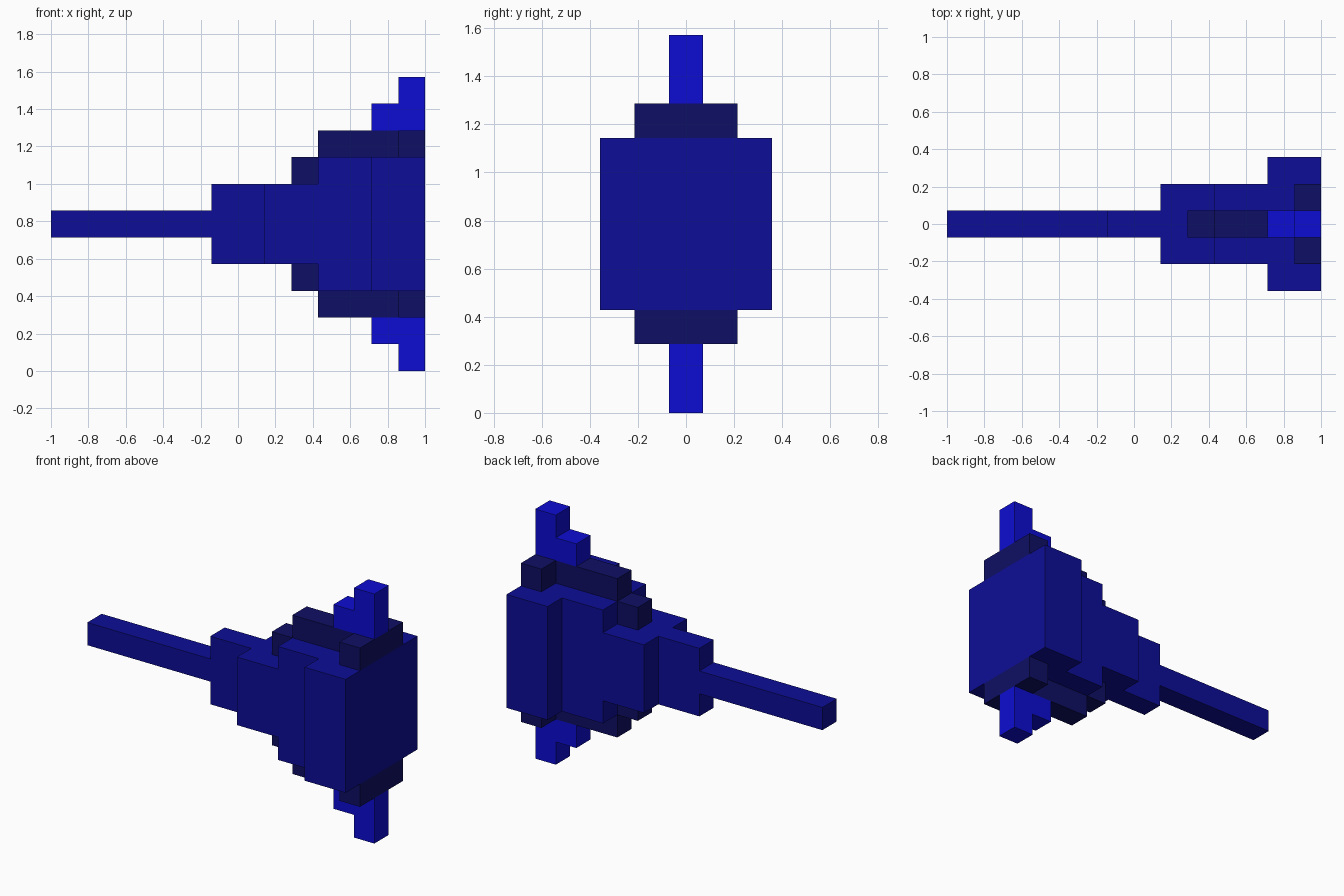
import bpy, bmesh
from itertools import product

if "Cube" in bpy.data.objects:
    bpy.data.objects.remove(bpy.data.objects["Cube"])

U = 2 / 14          # edge length of one block
MID = 5.5           # mirror height, in blocks

# Each part: colour and boxes in blocks (x0, x1, half-depth in y, z0, z1).
# Boxes above the mid height are mirrored downwards.
PARTS = {
    "handle_rod": ("deep blue", [(-7, -1, 0, 5, 6)]),
    "body": ("deep blue", [(-1, 1, 0, 4, 7), (1, 3, 1, 4, 7),
                           (3, 5, 1, 3, 8), (5, 7, 2, 3, 8)]),
    "dark_ridge": ("dark navy", [(2, 3, 0, 7, 8), (3, 6, 0, 8, 9), (6, 7, 1, 8, 9)]),
    "bright_fin": ("bright blue", [(5, 7, 0, 9, 10), (6, 7, 0, 10, 11)]),
}
COLOURS = {
    "deep blue": (0.004, 0.004, 0.31, 1),
    "dark navy": (0.0045, 0.0045, 0.13, 1),
    "bright blue": (0.004, 0.004, 0.65, 1),
}


def cells_of(boxes):
    """Block coordinates filled by the boxes and their vertical mirror images."""
    cells = set()
    for x0, x1, half, z0, z1 in boxes:
        for x, y, z in product(range(x0, x1), range(-half, half + 1), range(z0, z1)):
            cells.add((x, y, z))
            cells.add((x, y, int(2 * MID) - 1 - z))
    return cells


def build(name, cells, solid, material):
    """Skin the blocks with outer faces only, then merge flat regions."""
    bm = bmesh.new()
    for cell in cells:
        for axis, side in product(range(3), (0, 1)):
            neighbour = list(cell)
            neighbour[axis] += 2 * side - 1
            if tuple(neighbour) in solid:
                continue
            b, c = (axis + 1) % 3, (axis + 2) % 3
            quad = []
            for db, dc in ((0, 0), (1, 0), (1, 1), (0, 1)):
                p = list(cell)
                p[axis] += side
                p[b] += db
                p[c] += dc
                quad.append(bm.verts.new((p[0] * U, (p[1] - 0.5) * U, p[2] * U)))
            bm.faces.new(quad if side else quad[::-1])
    bmesh.ops.remove_doubles(bm, verts=bm.verts[:], dist=U * 0.01)
    bmesh.ops.dissolve_limit(bm, angle_limit=0.01, verts=bm.verts[:], edges=bm.edges[:])
    mesh = bpy.data.meshes.new(name)
    bm.to_mesh(mesh)
    bm.free()
    mesh.materials.append(material)
    bpy.context.collection.objects.link(bpy.data.objects.new(name, mesh))


# Materials
materials = {}
for label, rgba in COLOURS.items():
    materials[label] = bpy.data.materials.new(label)
    materials[label].diffuse_color = rgba

# Parts
filled = {name: cells_of(boxes) for name, (_, boxes) in PARTS.items()}
solid = set().union(*filled.values())
for name, (colour, _) in PARTS.items():
    build(name, filled[name], solid, materials[colour])

for m in bpy.data.materials:
    if m.users and not m.is_grease_pencil:
        m.use_nodes = True
        m.node_tree.nodes["Principled BSDF"].inputs["Base Color"].default_value = m.diffuse_color
